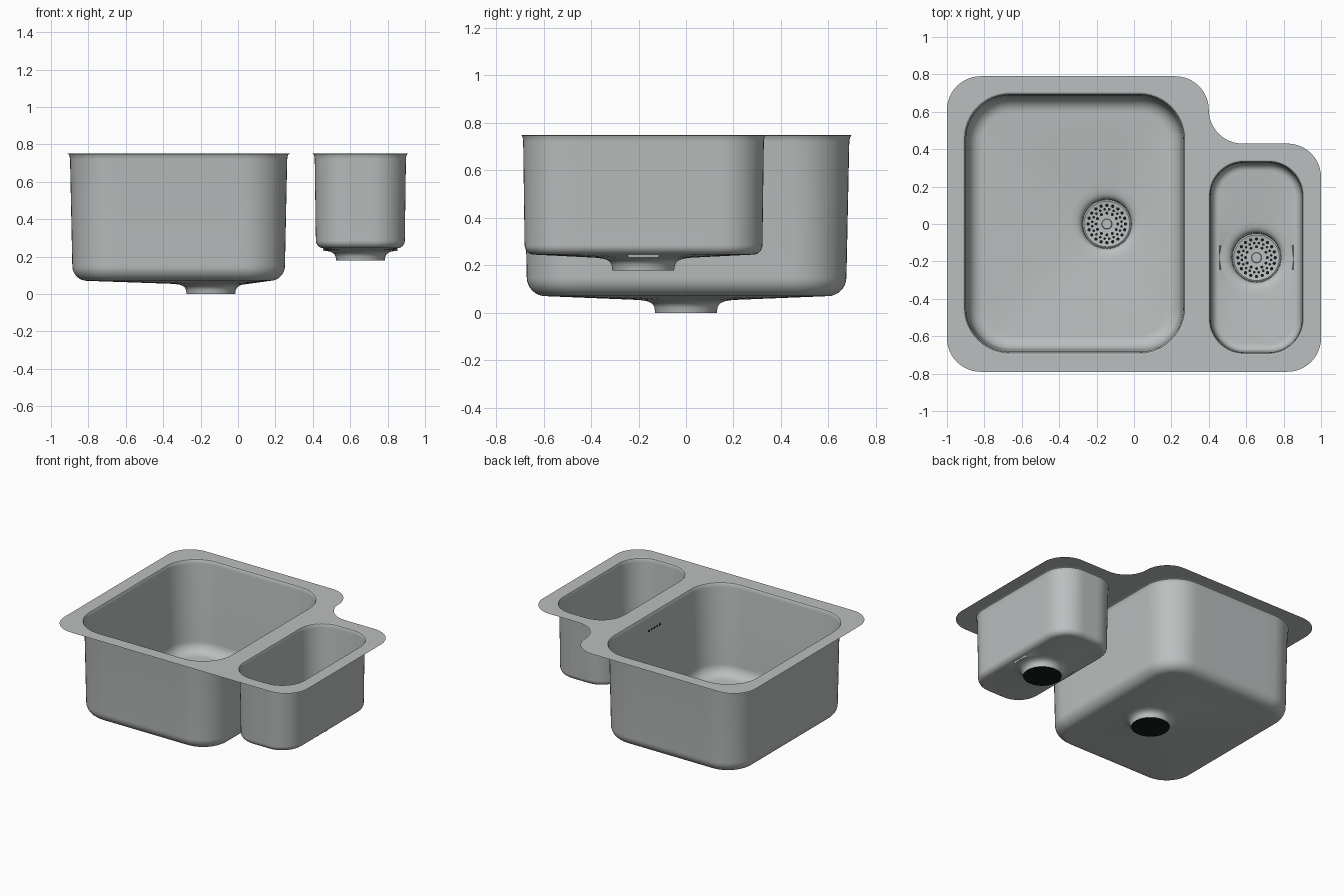
import bpy, bmesh, math
from mathutils import Vector

if "Cube" in bpy.data.objects:
    bpy.data.objects.remove(bpy.data.objects["Cube"])

TOP = 0.75


def material(name, rgb):
    m = bpy.data.materials.new(name)
    m.diffuse_color = (*rgb, 1)
    m.use_nodes = True
    m.node_tree.nodes["Principled BSDF"].inputs["Base Color"].default_value = m.diffuse_color
    return m


STEEL = material("brushed steel", (0.50, 0.52, 0.52))
BLACK = material("drain black", (0.008, 0.010, 0.010))


def finish(name, bm, mat, smooth=True):
    me = bpy.data.meshes.new(name)
    bm.to_mesh(me)
    bm.free()
    me.materials.append(mat)
    ob = bpy.data.objects.new(name, me)
    bpy.context.collection.objects.link(ob)
    if smooth:
        bpy.ops.object.select_all(action='DESELECT')
        ob.select_set(True)
        bpy.context.view_layer.objects.active = ob
        bpy.ops.object.shade_smooth_by_angle(angle=math.radians(35))
    return ob


def arc(cx, cy, r, a0, a1, n=12):
    return [(cx + r * math.cos(math.radians(a0 + (a1 - a0) * i / n)),
             cy + r * math.sin(math.radians(a0 + (a1 - a0) * i / n))) for i in range(n + 1)]


def rounded_rect(x0, x1, y0, y1, r, straight=10):
    """Counter-clockwise rounded rectangle with evenly divided straight sides."""
    arcs = [arc(x1 - r, y1 - r, r, 0, 90), arc(x0 + r, y1 - r, r, 90, 180),
            arc(x0 + r, y0 + r, r, 180, 270), arc(x1 - r, y0 + r, r, 270, 360)]
    pts = []
    for i, a in enumerate(arcs):
        pts += a
        p, q = Vector(a[-1]), Vector(arcs[(i + 1) % 4][0])
        pts += [tuple(p.lerp(q, k / straight)) for k in range(1, straight)]
    return pts


def loft(bm, rings):
    rows = [[bm.verts.new(p) for p in ring] for ring in rings]
    n = len(rows[0])
    for a, b in zip(rows, rows[1:]):
        for i in range(n):
            j = (i + 1) % n
            bm.faces.new((a[i], a[j], b[j], b[i]))


def disc(bm, cx, cy, z, r, n=48, down=False):
    vs = [bm.verts.new((x, y, z)) for x, y in arc(cx, cy, r, 0, 360, n)[:-1]]
    bm.faces.new(vs[::-1] if down else vs)


def bowl(name, box, radius, profile, fillet, floor, drain):
    """Bowl wall, rounded floor edge and sloped floor running into the drain well."""
    x0, x1, y0, y1 = box
    inset, zf = profile[-1]
    steps = list(profile)
    for k in range(1, 9):
        a = math.pi / 2 * k / 8
        steps.append((inset + fillet * (1 - math.cos(a)), zf - fillet * math.sin(a)))
    rings = []
    for d, z in steps:
        flat = rounded_rect(x0 + d, x1 - d, y0 + d, y1 - d, radius - d)
        rings.append([(x, y, z) for x, y in flat])
    c = Vector(drain)
    dirs = [(Vector(p) - c).normalized() for p in flat]
    # drain well, turned around the drain centre
    for r, h in [(0.20, 0.054), (0.185, 0.052), (0.165, 0.049), (0.15, 0.043),
                 (0.139, 0.034), (0.133, 0.022), (0.13, 0.0)]:
        rings.append([(c.x + d.x * r, c.y + d.y * r, floor + h) for d in dirs])
    bm = bmesh.new()
    loft(bm, rings)
    finish(name, bm, STEEL)


def strainer(label, cx, cy, z):
    # perforated plate with a raised centre button
    bm = bmesh.new()
    prof = [(0.13, 0.020), (0.122, 0.025), (0.112, 0.022), (0.028, 0.022), (0.025, 0.028)]
    loft(bm, [[(x, y, z + h) for x, y in arc(cx, cy, r, 0, 360, 48)[:-1]] for r, h in prof])
    disc(bm, cx, cy, z + 0.028, 0.025)
    bmesh.ops.remove_doubles(bm, verts=bm.verts, dist=1e-5)
    finish(label + "_strainer", bm, STEEL)
    # dark perforations
    bm = bmesh.new()
    for r, count, size, shift in [(0.100, 20, 0.009, 0), (0.079, 20, 0.007, 0.5), (0.058, 12, 0.008, 0)]:
        for k in range(count):
            a = 2 * math.pi * (k + shift) / count
            disc(bm, cx + r * math.cos(a), cy + r * math.sin(a), z + 0.0235, size, 10)
    finish(label + "_strainer_holes", bm, BLACK, False)
    # dark outlet underneath
    bm = bmesh.new()
    disc(bm, cx, cy, z, 0.13, down=True)
    finish(label + "_outlet", bm, BLACK, False)


BIG = (-0.913, 0.278, -0.698, 0.703)
SMALL = (0.398, 0.910, -0.698, 0.340)
BIG_R, SMALL_R = 0.25, 0.19

# flat rim sheet with two openings and a scooped back corner
outline = (arc(0.82, 0.25, 0.18, 0, 90) + arc(0.58, 0.61, 0.18, 270, 180)
           + arc(0.22, 0.61, 0.18, 0, 90) + arc(-0.82, 0.61, 0.18, 90, 180)
           + arc(-0.82, -0.61, 0.18, 180, 270) + arc(0.82, -0.61, 0.18, 270, 360))
bm = bmesh.new()
for loop in (outline, rounded_rect(*BIG, BIG_R), rounded_rect(*SMALL, SMALL_R)):
    vs = [bm.verts.new((x, y, TOP)) for x, y in loop]
    for i, v in enumerate(vs):
        w = vs[(i + 1) % len(vs)]
        if (v.co - w.co).length > 1e-6:
            bm.edges.new((v, w))
bmesh.ops.remove_doubles(bm, verts=bm.verts, dist=1e-5)
bmesh.ops.triangle_fill(bm, edges=bm.edges[:], use_beauty=True, normal=(0, 0, 1))
for f in bm.faces:
    f.normal_update()
    if f.normal.z < 0:
        f.normal_flip()
finish("rim", bm, STEEL, False)

# bowls
bowl("large_bowl", BIG, BIG_R,
     [(0, TOP), (0.007, 0.747), (0.012, 0.738), (0.015, 0.72), (0.027, 0.15)],
     0.08, 0.0, (-0.145, 0.0))
bowl("small_bowl", SMALL, SMALL_R,
     [(0, TOP), (0.006, 0.747), (0.010, 0.738), (0.012, 0.72), (0.018, 0.285)],
     0.04, 0.178, (0.655, -0.18))

# drains
strainer("large", -0.145, 0.0, 0.0)
strainer("small", 0.655, -0.18, 0.178)

# overflow slots on the inner wall of the large bowl
bm = bmesh.new()
for k in range(-2, 3):
    y, x, z = k * 0.032, 0.259, 0.635
    vs = [bm.verts.new((x, y + a, z + b)) for a, b in
          ((-0.011, -0.008), (-0.011, 0.008), (0.011, 0.008), (0.011, -0.008))]
    bm.faces.new(vs)
finish("overflow_slots", bm, BLACK, False)
